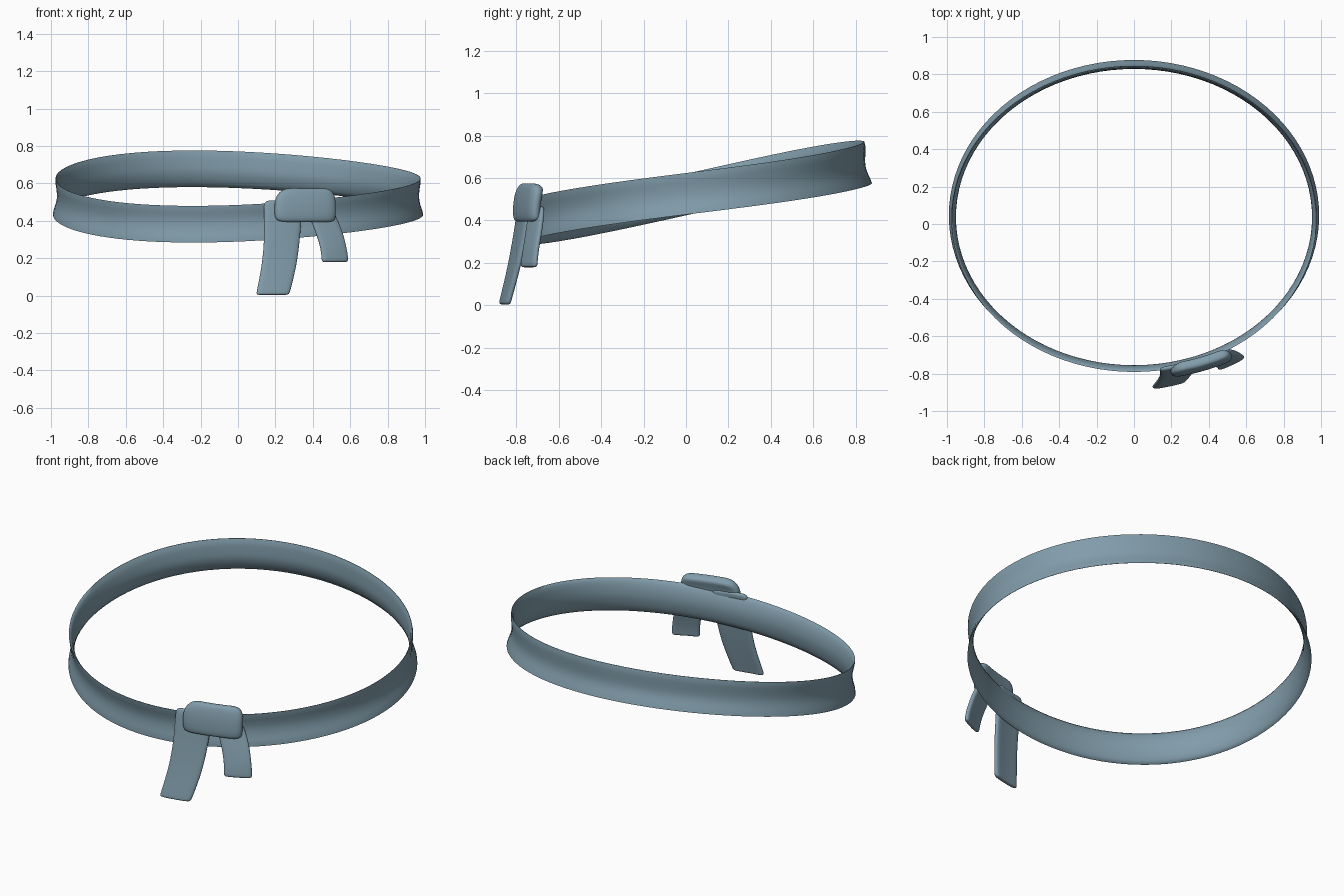
import bpy, bmesh
from math import sin, cos, pi, radians
from mathutils import Vector

cube = bpy.data.objects.get("Cube")
if cube:
    bpy.data.objects.remove(cube, do_unlink=True)

cloth = bpy.data.materials.new("blue_grey_cloth")
cloth.use_nodes = True
colour = (0.22, 0.335, 0.405, 1)
cloth.diffuse_color = colour
cloth.node_tree.nodes["Principled BSDF"].inputs["Base Color"].default_value = colour


def finish(name, bm):
    bmesh.ops.recalc_face_normals(bm, faces=bm.faces)
    mesh = bpy.data.meshes.new(name)
    bm.to_mesh(mesh)
    bm.free()
    mesh.materials.append(cloth)
    obj = bpy.data.objects.new(name, mesh)
    bpy.context.collection.objects.link(obj)
    bpy.ops.object.select_all(action="DESELECT")
    obj.select_set(True)
    bpy.context.view_layer.objects.active = obj
    return obj


def belt_band(segments=96, steps=10, thick=0.014):
    """Tilted oval loop with a waisted cross-section."""
    bm = bmesh.new()
    rings = []
    for i in range(segments):
        a = 2 * pi * i / segments
        s = sin(a)
        mid = 0.53 + 0.143 * s - 0.02 * sin(2 * a)
        top, bottom = 0.015 - 0.012 * s, 0.029 + 0.01 * s
        outer, inner = [], []
        for k in range(steps + 1):
            h = 2 * k / steps - 1
            off = (top if h > 0 else bottom) * abs(h) ** 1.8
            # the two skins meet in rounded lips
            half = thick / 2 * (1 - abs(h) ** 8) + 0.001
            for side, r in ((outer, off + half), (inner, off - half)):
                side.append(bm.verts.new(((0.96 + r) * cos(a),
                                          0.037 + (0.80 + r) * s,
                                          mid + 0.098 * h)))
        rings.append(outer + inner[::-1])
    n = len(rings[0])
    for i in range(segments):
        p, q = rings[i], rings[(i + 1) % segments]
        for j in range(n):
            k = (j + 1) % n
            bm.faces.new((p[j], p[k], q[k], q[j]))
    obj = finish("belt_band", bm)
    bpy.ops.object.shade_smooth_by_angle(angle=radians(60))
    return obj


def strip(name, rows, thick, bulge, cols=4):
    """Soft cloth slab; each row gives x and y of both edges, and z."""
    bm = bmesh.new()
    grid = []
    for xl, yl, xr, yr, z in rows:
        line = []
        for c in range(cols + 1):
            t = c / cols
            p = Vector((xl, yl, z)).lerp(Vector((xr, yr, z)), t)
            p.y -= bulge * 4 * t * (1 - t)
            line.append(bm.verts.new(p))
        grid.append(line)
    for p, q in zip(grid, grid[1:]):
        for c in range(cols):
            bm.faces.new((p[c], p[c + 1], q[c + 1], q[c]))
    obj = finish(name, bm)
    solid = obj.modifiers.new("thickness", "SOLIDIFY")
    solid.thickness = thick
    solid.offset = 0
    soft = obj.modifiers.new("soft", "SUBSURF")
    soft.levels = soft.render_levels = 3
    bpy.ops.object.shade_smooth()
    return obj


belt_band()

# Long hanging end
strip("long_tail", [
    (0.14, -0.775, 0.34, -0.73, 0.51),
    (0.135, -0.785, 0.345, -0.735, 0.47),
    (0.14, -0.805, 0.335, -0.755, 0.33),
    (0.13, -0.83, 0.32, -0.785, 0.19),
    (0.11, -0.855, 0.295, -0.815, 0.08),
    (0.098, -0.87, 0.28, -0.832, 0.02),
    (0.096, -0.872, 0.272, -0.836, 0.003)], 0.028, 0.004)

# Short hanging end
strip("short_tail", [
    (0.36, -0.735, 0.50, -0.67, 0.47),
    (0.385, -0.74, 0.53, -0.675, 0.41),
    (0.415, -0.75, 0.56, -0.685, 0.34),
    (0.44, -0.762, 0.58, -0.70, 0.26),
    (0.447, -0.772, 0.59, -0.705, 0.20),
    (0.447, -0.773, 0.588, -0.707, 0.178)], 0.028, 0.004)

# Knot wrapped over the front of the band
strip("knot", [
    (0.205, -0.785, 0.515, -0.695, 0.398),
    (0.192, -0.797, 0.525, -0.705, 0.42),
    (0.192, -0.795, 0.525, -0.70, 0.48),
    (0.198, -0.785, 0.522, -0.69, 0.535),
    (0.24, -0.755, 0.49, -0.685, 0.572)], 0.06, 0.01)
